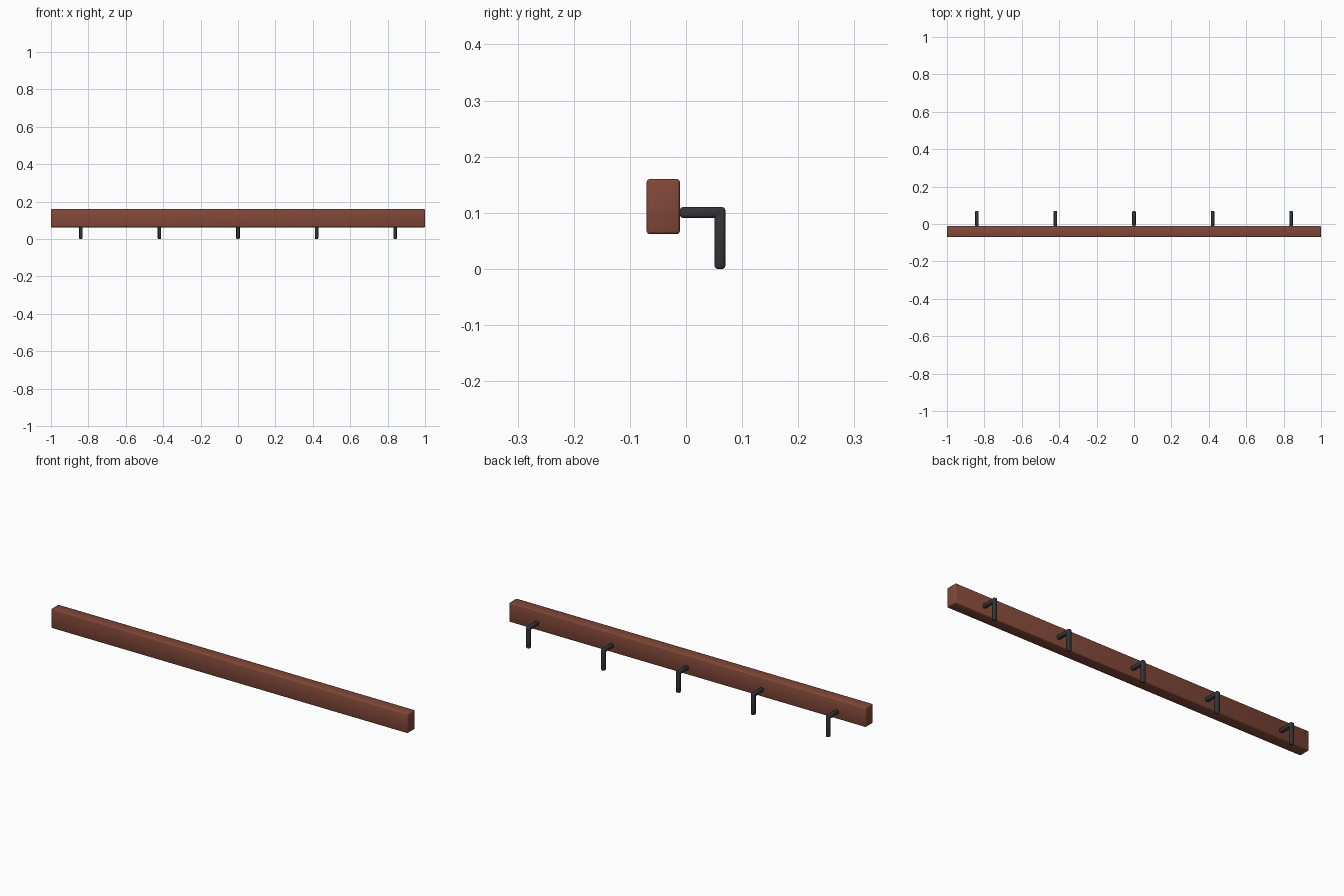
import bpy
import bmesh
from mathutils import Vector

if "Cube" in bpy.data.objects:
    bpy.data.objects.remove(bpy.data.objects["Cube"])


def material(name, rgb):
    m = bpy.data.materials.new(name)
    m.diffuse_color = (*rgb, 1)
    m.use_nodes = True
    m.node_tree.nodes["Principled BSDF"].inputs["Base Color"].default_value = m.diffuse_color
    return m


wood = material("reddish_brown_wood", (0.22, 0.065, 0.04))
metal = material("dark_metal", (0.035, 0.035, 0.040))


def box(name, lo, hi, mat, bevel, segments=2):
    """Rounded box between two corners."""
    lo, hi = Vector(lo), Vector(hi)
    bm = bmesh.new()
    bmesh.ops.create_cube(bm, size=1)
    bmesh.ops.scale(bm, vec=hi - lo, verts=bm.verts)
    bmesh.ops.bevel(bm, geom=bm.edges[:], offset=bevel, segments=segments,
                    profile=0.5, affect='EDGES')
    me = bpy.data.meshes.new(name)
    bm.to_mesh(me)
    bm.free()
    me.materials.append(mat)
    me.polygons.foreach_set("use_smooth", [True] * len(me.polygons))
    ob = bpy.data.objects.new(name, me)
    ob.location = (lo + hi) / 2
    bpy.context.collection.objects.link(ob)
    return ob


# Long wooden handrail
box("rail", (-1, -0.07, 0.062), (1, -0.011, 0.16), wood, 0.005)

# Five L-shaped brackets along the back
W = 0.019
for i in range(5):
    x = (i - 2) * 0.42
    box(f"bracket_arm_{i + 1}", (x - W / 2, -0.011, 0.11 - W), (x + W / 2, 0.069, 0.11), metal, 0.005)
    box(f"bracket_leg_{i + 1}", (x - W / 2, 0.07 - W, 0), (x + W / 2, 0.07, 0.11), metal, 0.005)
